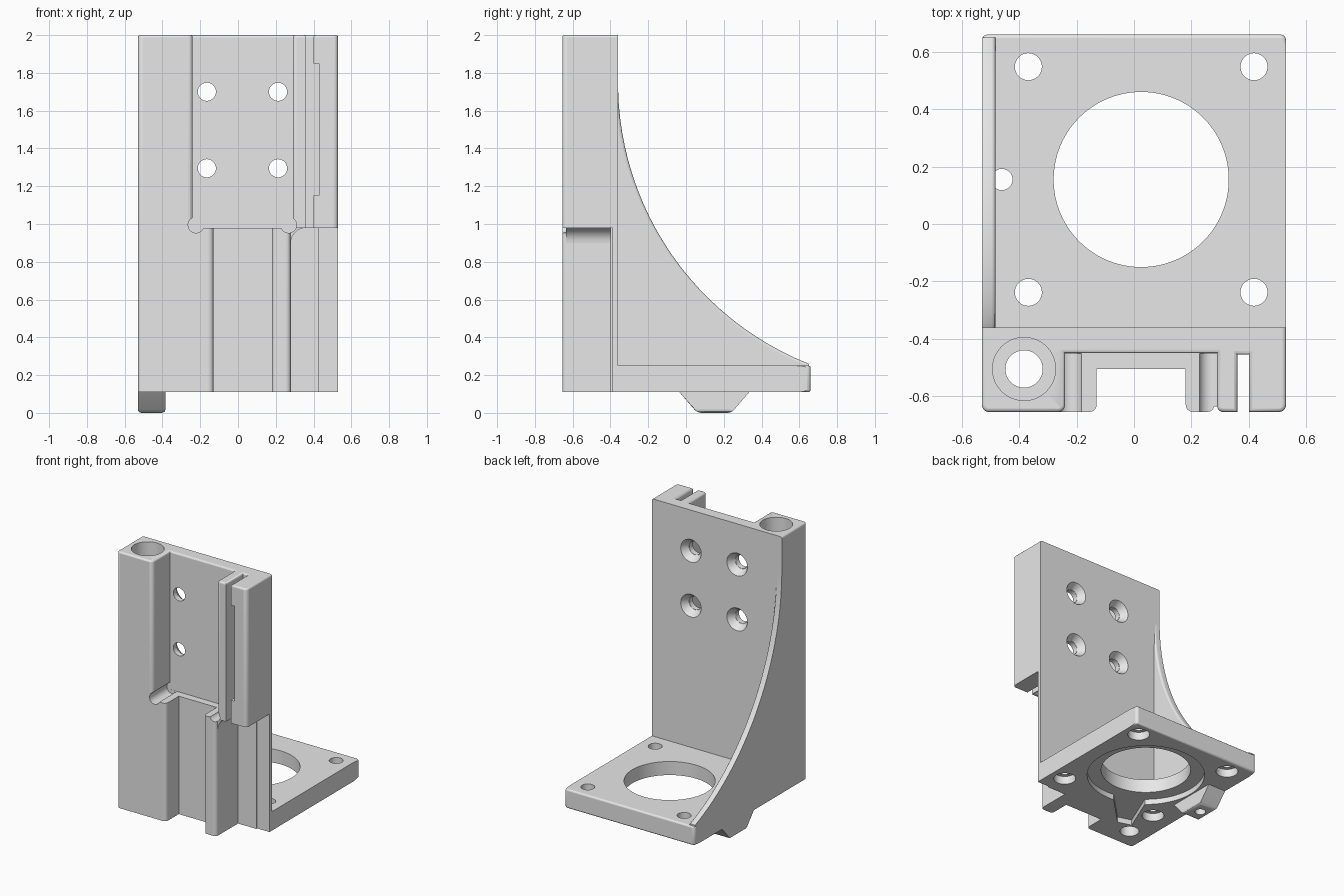
import bpy, bmesh, math
from mathutils import Matrix, Vector

if "Cube" in bpy.data.objects:
    bpy.data.objects.remove(bpy.data.objects["Cube"], do_unlink=True)

grey = bpy.data.materials.new("light_grey_plastic")
grey.use_nodes = True
grey.diffuse_color = (0.8, 0.8, 0.8, 1)
grey.node_tree.nodes["Principled BSDF"].inputs["Base Color"].default_value = (0.8, 0.8, 0.8, 1)
parts = []


def finish(name, bm):
    bmesh.ops.remove_doubles(bm, verts=bm.verts[:], dist=0.00001)
    bmesh.ops.recalc_face_normals(bm, faces=bm.faces[:])
    if bm.calc_volume(signed=True) < 0:
        bmesh.ops.reverse_faces(bm, faces=bm.faces[:])
    mesh = bpy.data.meshes.new(name)
    bm.to_mesh(mesh)
    bm.free()
    mesh.materials.append(grey)
    obj = bpy.data.objects.new(name, mesh)
    bpy.context.scene.collection.objects.link(obj)
    parts.append(obj)
    return obj


def outline(corners):
    """Points of a profile; a third value rounds that right-angled corner."""
    pts = []
    for i, c in enumerate(corners):
        p = Vector(c[:2])
        if len(c) < 3:
            pts.append(p)
            continue
        r = c[2]
        a = (Vector(corners[i - 1][:2]) - p).normalized() * r
        b = (Vector(corners[(i + 1) % len(corners)][:2]) - p).normalized() * r
        for k in range(5):
            t = k * math.pi / 8
            pts.append(p + a + b - b * math.cos(t) - a * math.sin(t))
    return pts


def prism(name, corners, axis, lo, hi, soft=None, width=0.012):
    """Extrude a profile along an axis and round the edges picked by a rule."""
    place = {"X": lambda p, w: (w, p[0], p[1]),
             "Y": lambda p, w: (p[0], w, p[1]),
             "Z": lambda p, w: (p[0], p[1], w)}[axis]
    pts = outline(corners)
    bm = bmesh.new()
    rings = [[bm.verts.new(place(p, w)) for p in pts] for w in (lo, hi)]
    for ring in rings:
        bm.faces.new(ring)
    n = len(pts)
    for i in range(n):
        j = (i + 1) % n
        bm.faces.new((rings[0][i], rings[0][j], rings[1][j], rings[1][i]))
    if soft:
        bmesh.ops.recalc_face_normals(bm, faces=bm.faces[:])
        edges = [e for e in bm.edges if soft(e.verts[0].co, e.verts[1].co)]
        bmesh.ops.bevel(bm, geom=edges, offset=width, segments=3,
                        profile=0.5, affect="EDGES", clamp_overlap=True)
    return finish(name, bm)


def cone(name, axis, u, v, lo, hi, r1, r2=None, sides=48):
    """Round cutter along y or z, with radius r1 at lo and r2 at hi."""
    mid = (lo + hi) / 2
    if axis == "Z":
        m = Matrix.Translation((u, v, mid))
    else:
        m = Matrix.Translation((u, mid, v)) @ Matrix.Rotation(-math.pi / 2, 4, "X")
    bm = bmesh.new()
    bmesh.ops.create_cone(bm, cap_ends=True, segments=sides, radius1=r1,
                          radius2=r1 if r2 is None else r2, depth=hi - lo, matrix=m)
    return finish(name, bm)


def volume(mesh):
    bm = bmesh.new()
    bm.from_mesh(mesh)
    result = bm.calc_volume(signed=True)
    bm.free()
    return result


def combine(target, other, operation):
    """Apply a boolean, accepting only a result with a believable volume."""
    old, extra = volume(target.data), volume(other.data)
    low, high = (old, old + extra) if operation == "UNION" else (old - extra, old)
    for solver in ("EXACT", "MANIFOLD", "FLOAT"):
        mod = target.modifiers.new("combine", "BOOLEAN")
        mod.operation, mod.object, mod.solver = operation, other, solver
        graph = bpy.context.evaluated_depsgraph_get()
        mesh = bpy.data.meshes.new_from_object(target.evaluated_get(graph))
        target.modifiers.remove(mod)
        if len(mesh.polygons) and low - 0.0005 < volume(mesh) < high + 0.0005:
            target.data = mesh
            return True
    return False


def discard(obj):
    parts.remove(obj)
    bpy.data.objects.remove(obj, do_unlink=True)


def cut(target, cutter):
    combine(target, cutter, "DIFFERENCE")
    discard(cutter)


def join(target, part):
    if combine(target, part, "UNION"):
        discard(part)


FRONT, BACK, SPLIT, BOTTOM, TOP = -0.655, -0.36, 0.98, 0.11, 2.0

# Upper carriage: wall, bearing column and slotted clamp block
body = prism("motor_bracket", [
    (-0.53, BACK), (-0.53, FRONT, 0.025), (-0.24, FRONT, 0.025), (-0.24, -0.45),
    (0.29, -0.45), (0.29, FRONT, 0.02), (0.36, FRONT), (0.36, -0.455),
    (0.40, -0.455), (0.40, FRONT), (0.53, FRONT, 0.025), (0.53, BACK)],
    "Z", SPLIT, TOP,
    lambda a, b: min(a.z, b.z) > 1.99 and min(a.y, b.y) < BACK - 0.01)

# Lower carriage: wide column, shallow channel and guide bar
join(body, prism("lower_carriage", [
    (-0.53, BACK), (-0.53, FRONT, 0.025), (-0.13, FRONT, 0.025), (-0.13, -0.505),
    (0.18, -0.505), (0.18, FRONT, 0.025), (0.28, FRONT, 0.025), (0.28, -0.40),
    (0.43, -0.40), (0.43, -0.39), (0.53, -0.39), (0.53, BACK)],
    "Z", BOTTOM, SPLIT))

# Curved fillet below the clamp block
arc = [(0.36 - 0.08 * math.cos(t * math.pi / 16), 0.90 + 0.08 * math.sin(t * math.pi / 16))
       for t in range(9)]
join(body, prism("clamp_fillet", [(0.355, 0.985), (0.27, 0.985), (0.27, 0.90)] + arc[:-1],
                 "Y", -0.635, -0.39))

# Motor plate
join(body, prism("motor_plate", [
    (-0.53, -0.375), (0.53, -0.375), (0.53, 0.66, 0.02), (-0.53, 0.66, 0.02)],
    "Z", BOTTOM, 0.25,
    lambda a, b: abs(a.z - b.z) < 0.01 and min(a.y, b.y) > 0.63))

# Tapered screw boss under the plate
join(body, prism("screw_boss", [
    (-0.035, 0.15), (-0.035, BOTTOM), (0.06, 0), (0.24, 0), (0.335, BOTTOM), (0.335, 0.15)],
    "X", -0.53, -0.385, lambda a, b: max(a.z, b.z) < 0.01, 0.02))

# Motor opening, underside recess and side channel
MX, MY = 0.025, 0.155
cut(body, cone("motor_opening", "Z", MX, MY, 0.05, 0.3, 0.305, sides=96))
cut(body, cone("motor_recess", "Z", MX, MY, 0.05, 0.15, 0.40, sides=96))
cut(body, prism("recess_channel", [(-0.34, -0.43), (-0.24, -0.46), (0.0, -0.22), (-0.22, -0.14)],
                "Z", 0.05, 0.15))
cut(body, cone("boss_hole", "Z", -0.46, MY, -0.1, 0.4, 0.037))

# Motor screw holes, counterbored from below
for sx in (-1, 1):
    for sy in (-1, 1):
        x, y = MX + sx * 0.393, MY + sy * 0.393
        cut(body, cone("screw_hole", "Z", x, y, 0.05, 0.3, 0.047))
        cut(body, cone("screw_counterbore", "Z", x, y, 0.05, 0.17, 0.075))

# Wall screw holes, countersunk from the back
for x in (-0.165, 0.212):
    for z in (1.295, 1.70):
        cut(body, cone("wall_hole", "Y", x, z, -0.5, -0.3, 0.048))
        cut(body, cone("wall_countersink", "Y", x, z, -0.41, -0.35, 0.05, 0.09))

# Rod bore and bearing seat in the column
cut(body, cone("rod_bore", "Z", -0.383, -0.505, 0.0, 2.1, 0.065))
cut(body, cone("bearing_seat", "Z", -0.383, -0.505, 1.1, 2.1, 0.11))

# Round corner reliefs and clamp nut slot
for x in (-0.222, 0.268):
    cut(body, cone("corner_relief", "Y", x, 0.995, -0.7, -0.451, 0.042))
cut(body, prism("clamp_pocket", [(0.38, -0.7), (0.43, -0.7), (0.43, -0.46), (0.38, -0.46)],
                "Z", 1.15, 1.85))

# Side rib with a concave arc and a rounded inner edge
R, CZ = 1.604, 1.75
curve = []
for i in range(25):
    t = 0.02 + i / 24 * (math.asin(1.49 / R) - 0.02)
    curve.append((BACK + R - R * math.cos(t), CZ - R * math.sin(t)))
join(body, prism(
    "side_rib", [(-0.40, 0.245), (-0.40, curve[0][1])] + curve + [(curve[-1][0], 0.245)],
    "X", -0.53, -0.482,
    lambda a, b: min(a.x, b.x) > -0.49 and min(a.y, b.y) > BACK - 0.001
    and min(a.z, b.z) > 0.25, 0.03))

# Smooth rounds, with the large flats kept flat
bpy.ops.object.select_all(action="DESELECT")
for obj in parts:
    obj.select_set(True)
bpy.context.view_layer.objects.active = body
bpy.ops.object.shade_smooth_by_angle(angle=math.radians(32))
for obj in parts:
    for face in obj.data.polygons:
        face.use_smooth = face.area < 0.02
